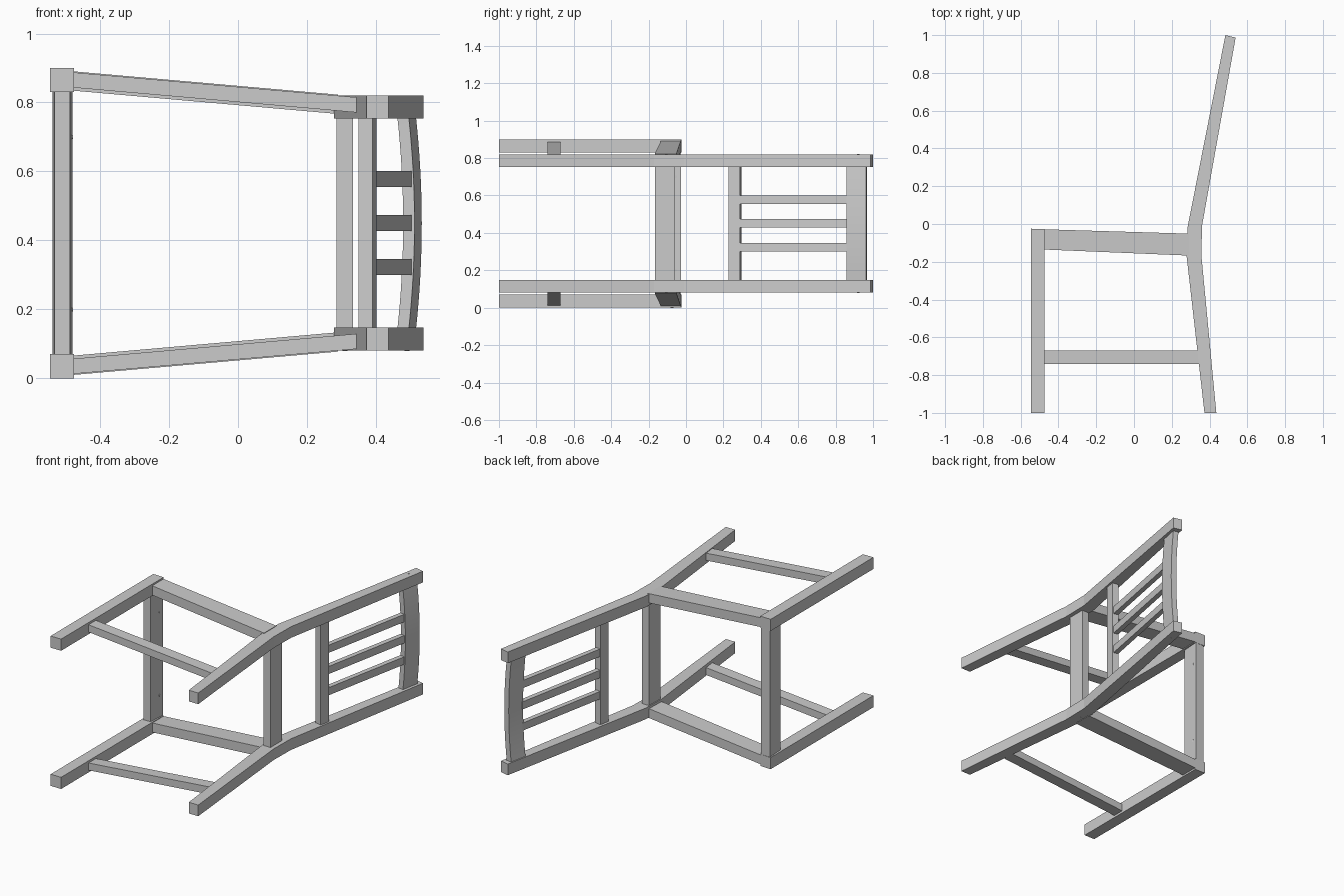
import bpy
import bmesh
from mathutils import Matrix, Vector

cube = bpy.data.objects.get("Cube")
if cube:
    bpy.data.objects.remove(cube, do_unlink=True)

MID = 0.45  # plane of symmetry of the reclining frame

grey = bpy.data.materials.new("plain grey")
grey.use_nodes = True
grey.diffuse_color = (0.6, 0.6, 0.6, 1)
grey.node_tree.nodes["Principled BSDF"].inputs["Base Color"].default_value = (0.6, 0.6, 0.6, 1)


def finish(name, bm):
    bmesh.ops.recalc_face_normals(bm, faces=bm.faces)
    mesh = bpy.data.meshes.new(name)
    bm.to_mesh(mesh)
    bm.free()
    mesh.materials.append(grey)
    obj = bpy.data.objects.new(name, mesh)
    bpy.context.collection.objects.link(obj)
    return obj


def loft(name, outline, levels, move=lambda x, y, z: (x, y, z), flip=False):
    """Extrude an xy outline through z levels, bending or mirroring each point."""
    bm = bmesh.new()
    rings = []
    for z in levels:
        ring = []
        for x, y in outline:
            p = Vector(move(x, y, z))
            if flip:
                p.z = 2 * MID - p.z
            ring.append(bm.verts.new(p))
        rings.append(ring)
    n = len(outline)
    for low, high in zip(rings, rings[1:]):
        for i in range(n):
            j = (i + 1) % n
            bm.faces.new((low[i], low[j], high[j], high[i]))
    bm.faces.new(rings[0])
    bm.faces.new(rings[-1])
    return finish(name, bm)


def peg(name, centre, axis):
    bm = bmesh.new()
    turn = Vector((0, 0, 1)).rotation_difference(Vector(axis)).to_matrix().to_4x4()
    bmesh.ops.create_cone(bm, cap_ends=True, segments=12, radius1=0.007, radius2=0.007,
                          depth=0.004, matrix=Matrix.Translation(centre) @ turn)
    return finish(name, bm)


def splay(x, y, z):
    """Side members run inwards from the front legs to the back legs."""
    return x, y, z + 0.088 * (x + 0.475)


front_leg = [(-0.545, -1), (-0.475, -1), (-0.475, -0.027), (-0.545, -0.025)]
back_leg = [(0.373, -1), (0.436, -1), (0.357, -0.17), (0.36, -0.01),
            (0.538, 0.987), (0.484, 1), (0.283, -0.02), (0.278, -0.165)]
side_rail = [(-0.48, -0.135), (0.29, -0.167), (0.29, -0.051), (-0.48, -0.028)]
stretcher = [(-0.48, -0.74), (0.355, -0.74), (0.345, -0.67), (-0.48, -0.67)]

# Legs, side rails and stretchers, once for each side
for side, flip in (("right", False), ("left", True)):
    loft("front_leg_" + side, front_leg, (0, 0.07), flip=flip)
    loft("back_leg_" + side, back_leg, (0.08, 0.147), flip=flip)
    loft("side_rail_" + side, side_rail, (0.01, 0.066), splay, flip)
    loft("stretcher_" + side, stretcher, (0.013, 0.057), splay, flip)
    # Joint pegs on the outer faces
    for i, (x, y, z) in enumerate([(-0.51, -0.075, 0), (0.31, -0.105, 0.08), (0.49, 0.92, 0.08)]):
        inset = z + 0.0015
        peg(f"joint_peg_{side}_{i}", (x, y, 2 * MID - inset if flip else inset), (0, 0, 1))
    peg("rail_peg_" + side, (-0.4815, -0.055, 0.7 if flip else 0.2), (1, 0.05, 0))

# Seat cross rails
loft("front_rail", [(-0.532, -0.135), (-0.487, -0.135), (-0.48, -0.028), (-0.538, -0.028)],
     (0.06, 0.84))
loft("back_rail", [(0.285, -0.167), (0.333, -0.167), (0.333, -0.058), (0.287, -0.058)],
     (0.14, 0.76))

# Backrest: straight lower slat, upright bars and bowed top slat
loft("lower_back_slat", [(0.35, 0.235), (0.39, 0.228), (0.402, 0.288), (0.362, 0.296)],
     (0.14, 0.76))
for i in range(3):
    z = 0.323 + 0.1275 * i
    loft(f"back_bar_{i + 1}", [(0.362, 0.28), (0.392, 0.28), (0.506, 0.87), (0.476, 0.87)],
         (z - 0.023, z + 0.023))


def bow(x, y, z):
    return x + 0.017 * (1 - ((z - MID) / 0.31) ** 2), y, z


top_slat = loft("top_back_slat", [(0.462, 0.862), (0.495, 0.857), (0.516, 0.963), (0.483, 0.968)],
                [0.14 + 0.62 * i / 16 for i in range(17)], bow)
bpy.ops.object.select_all(action="DESELECT")
top_slat.select_set(True)
bpy.context.view_layer.objects.active = top_slat
bpy.ops.object.shade_smooth_by_angle()
